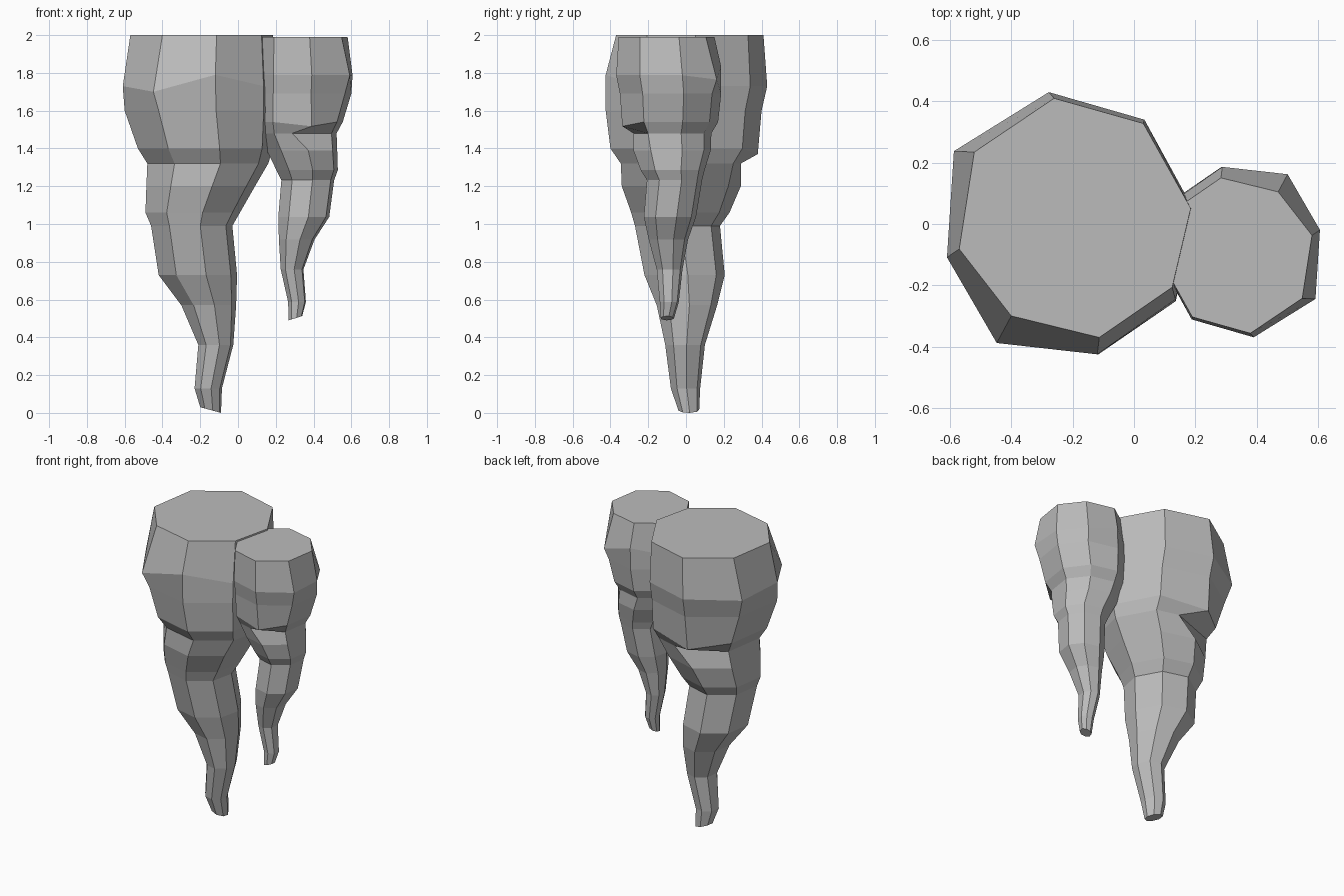
import bpy
import bmesh
import math

cube = bpy.data.objects.get("Cube")
if cube:
    bpy.data.objects.remove(cube, do_unlink=True)

# Single stone colour
stone = bpy.data.materials.new("grey_stone")
stone.use_nodes = True
colour = (0.5, 0.5, 0.5, 1)
stone.diffuse_color = colour
stone.node_tree.nodes["Principled BSDF"].inputs["Base Color"].default_value = colour

# Irregular eight-sided cross-section, fitted into the extents of each ring
OUTLINE = [(-1, -.26), (-.55, -.82), (.21, -1), (.84, -.58),
           (1, .08), (.59, .79), (-.18, 1), (-.87, .55)]

# Rings from top to tip: height, left, right, front, back
RINGS = [
    (2.0, -.57, .185, -.37, .41),
    (1.73, -.61, .20, -.425, .43),
    (1.6, -.60, .20, -.425, .40),
    (1.4, -.53, .185, -.40, .38),
    (1.32, -.48, .16, -.345, .32),
    (1.2, -.485, .09, -.34, .29),
    (1.06, -.49, .01, -.29, .23),
    (.99, -.46, -.03, -.27, .18),
    (.73, -.42, -.005, -.22, .205),
    (.57, -.30, -.01, -.155, .165),
    (.36, -.21, -.025, -.11, .10),
    (.13, -.23, -.085, -.08, .075),
    (.015, -.20, -.09, -.04, .07),
]

# Chips and bulges: (ring, corner) -> offset
DENTS = {
    (1, 1): (-.02, -.04, -.03),
    (1, 2): (0, 0, .06),
    (1, 7): (-.03, 0, 0),
    (3, 6): (-.04, 0, -.03),
    (4, 6): (.1, -.03, 0),
}


def stalactite_mesh():
    bm = bmesh.new()
    loops = []
    for r, (z, left, right, front, back) in enumerate(RINGS):
        loop = []
        for c, (u, v) in enumerate(OUTLINE):
            dx, dy, dz = DENTS.get((r, c), (0, 0, 0))
            # The broken tip is cut at a slant
            slant = -.015 * u if r == len(RINGS) - 1 else 0
            loop.append(bm.verts.new((
                (left + right + u * (right - left)) / 2 + dx,
                (front + back + v * (back - front)) / 2 + dy,
                z + slant + dz)))
        loops.append(loop)
    # Side walls
    for upper, lower in zip(loops, loops[1:]):
        for i in range(len(upper)):
            j = (i + 1) % len(upper)
            bm.faces.new((upper[i], lower[i], lower[j], upper[j]))
    # Flat top and broken tip
    bm.faces.new(loops[0])
    bm.faces.new(loops[-1])
    bmesh.ops.recalc_face_normals(bm, faces=bm.faces)
    mesh = bpy.data.meshes.new("stalactite")
    bm.to_mesh(mesh)
    bm.free()
    mesh.materials.append(stone)
    return mesh


def place(name, mesh, location=(0, 0, 0), turn=0, scale=(1, 1, 1)):
    obj = bpy.data.objects.new(name, mesh)
    obj.location = location
    obj.rotation_euler.z = turn
    obj.scale = scale
    bpy.context.collection.objects.link(obj)


# The small one is the same rock, turned around and shrunk
rock = stalactite_mesh()
place("large_stalactite", rock)
place("small_stalactite", rock, (.21, -.09, .49), math.pi, (.65, .65, .75))
